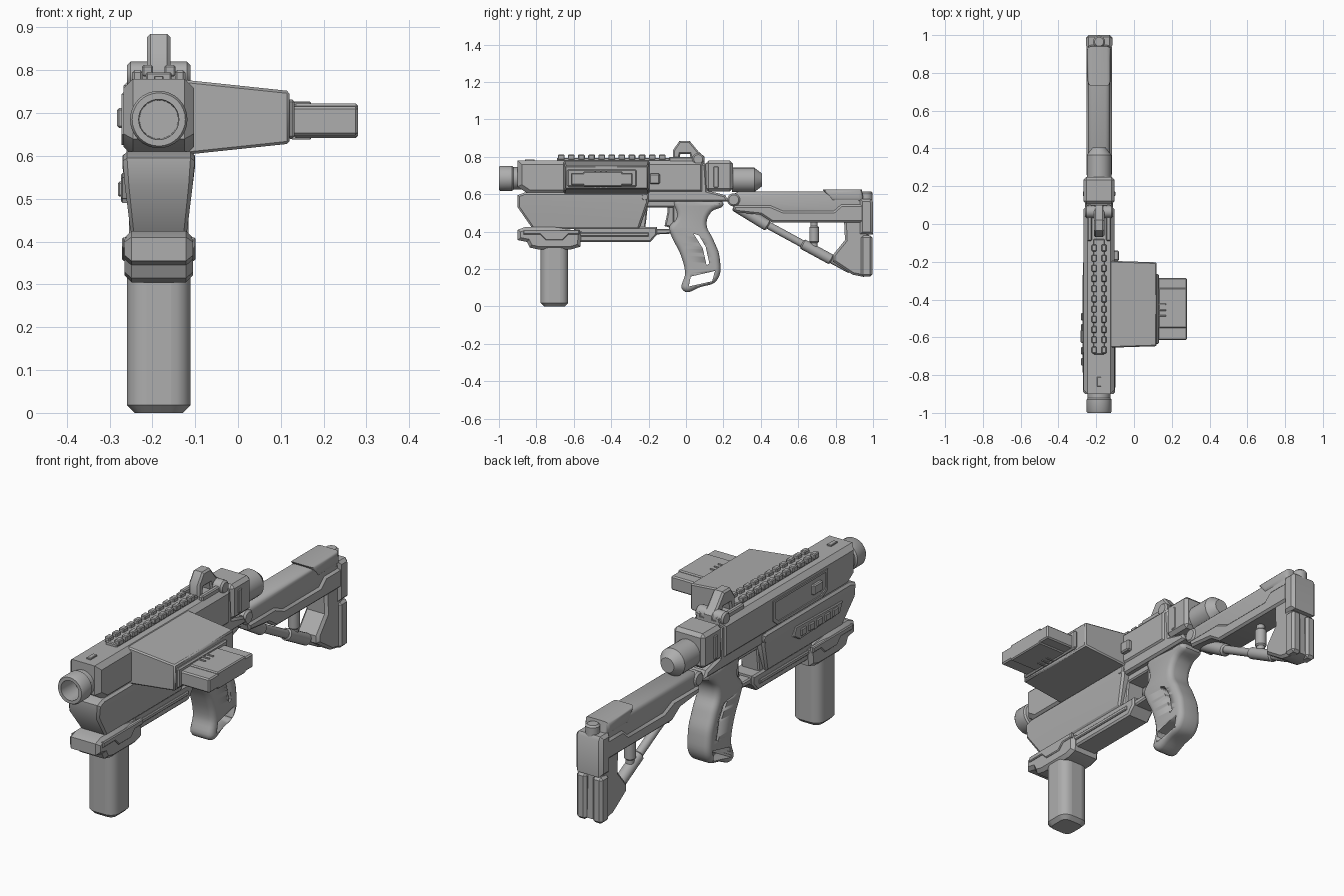
import bpy, bmesh, math
from mathutils import Matrix, Vector

CX = -0.185  # centre plane of the body
grey = bpy.data.materials.new("mid grey")
grey.diffuse_color = (0.42, 0.42, 0.42, 1)
SIDE = Matrix(((0, 0, 1, 0), (1, 0, 0, 0), (0, 1, 0, 0), (0, 0, 0, 1)))


def add(name, me, angle=35):
    bm = bmesh.new()
    bm.from_mesh(me)
    bmesh.ops.remove_doubles(bm, verts=bm.verts, dist=0.0002)
    bmesh.ops.recalc_face_normals(bm, faces=bm.faces)
    bm.to_mesh(me)
    bm.free()
    me.materials.clear()
    me.materials.append(grey)
    ob = bpy.data.objects.new(name, me)
    bpy.context.collection.objects.link(ob)
    bpy.ops.object.select_all(action='DESELECT')
    ob.select_set(True)
    bpy.context.view_layer.objects.active = ob
    bpy.ops.object.shade_smooth_by_angle(angle=math.radians(angle))
    return ob


def plate(name, loops, width, x=CX, bevel=0.008, smooth=False, res=0):
    """Side outline (y, z), with optional hole loops, extruded across x."""
    cu = bpy.data.curves.new(name, 'CURVE')
    cu.dimensions, cu.fill_mode = '2D', 'BOTH'
    cu.extrude, cu.bevel_depth = width / 2 - bevel, bevel
    cu.offset, cu.bevel_resolution = -bevel, res
    for pts in loops:
        if smooth:
            s = cu.splines.new('BEZIER')
            s.bezier_points.add(len(pts) - 1)
            for b, p in zip(s.bezier_points, pts):
                b.co = (*p, 0)
                b.handle_left_type = b.handle_right_type = 'AUTO'
            s.resolution_u = 6
        else:
            s = cu.splines.new('POLY')
            s.points.add(len(pts) - 1)
            for b, p in zip(s.points, pts):
                b.co = (*p, 0, 1)
        s.use_cyclic_u = True
    tmp = bpy.data.objects.new(name + " curve", cu)
    bpy.context.collection.objects.link(tmp)
    me = bpy.data.meshes.new_from_object(tmp.evaluated_get(bpy.context.evaluated_depsgraph_get()))
    bpy.data.objects.remove(tmp)
    me.transform(Matrix.Translation((x, 0, 0)) @ SIDE)
    return add(name, me)


def box(name, x, y, z, bevel=0.006, seg=1, taper=None):
    """Box from (min, max) ranges; taper scales y and z at the far x end."""
    bm = bmesh.new()
    bmesh.ops.create_cube(bm, size=1)
    mid = Vector([sum(r) / 2 for r in (x, y, z)])
    for v in bm.verts:
        k = taper if taper and v.co.x > 0 else (1, 1)
        v.co = mid + Vector((v.co.x * (x[1] - x[0]), v.co.y * (y[1] - y[0]) * k[0],
                             v.co.z * (z[1] - z[0]) * k[1]))
    if bevel:
        bmesh.ops.bevel(bm, geom=bm.edges[:], offset=bevel, segments=seg, profile=0.5, affect='EDGES')
    me = bpy.data.meshes.new(name)
    bm.to_mesh(me)
    bm.free()
    return add(name, me)


def lathe(name, prof, start, direction, n=28):
    """Profile of (distance, radius) turned around an axis."""
    bm = bmesh.new()
    rot = Vector((0, 0, 1)).rotation_difference(Vector(direction)).to_matrix()
    rings = [[bm.verts.new(Vector(start) + rot @ Vector(
        (r * math.cos(2 * math.pi * i / n), r * math.sin(2 * math.pi * i / n), d)))
        for i in range(n)] for d, r in prof]
    for a, b in zip(rings, rings[1:]):
        for i in range(n):
            bm.faces.new((a[i], a[(i + 1) % n], b[(i + 1) % n], b[i]))
    bm.faces.new(rings[0])
    bm.faces.new(rings[-1])
    me = bpy.data.meshes.new(name)
    bm.to_mesh(me)
    bm.free()
    return add(name, me)


def rod(name, a, b, r, n=16):
    d = (Vector(b) - Vector(a)).length
    e = r * 0.25
    return lathe(name, [(0, r - e), (e, r), (d - e, r), (d, r - e)], a, Vector(b) - Vector(a), n)


def mid(w):
    return (CX - w / 2, CX + w / 2)


# Muzzle with open bore
lathe("muzzle", [(0.1, 0.045), (0.0, 0.047), (0.0, 0.062), (0.008, 0.067), (0.07, 0.067),
                 (0.078, 0.06), (0.2, 0.06)], (CX, -1, 0.685), (0, 1, 0), 32)

# Upper receiver with chamfered shoulders, nose cut back at the bottom
upper = plate("upper_receiver", [[(-0.9, 0.78), (-0.9, 0.64), (-0.84, 0.6), (0.1, 0.6), (0.1, 0.78)]],
              0.165, bevel=0.022)
plate("rear_receiver", [[(-0.22, 0.765), (0.105, 0.765), (0.115, 0.62), (0.21, 0.595), (0.23, 0.56),
                         (-0.2, 0.56), (-0.24, 0.6)]], 0.15, bevel=0.01)
box("rear_block", mid(0.165), (0.105, 0.25), (0.615, 0.78), 0.016)
box("rear_block_band", mid(0.172), (0.14, 0.18), (0.63, 0.755), 0.01)
lathe("recoil_tube", [(0, 0.065), (0.12, 0.065), (0.16, 0.035)], (CX, 0.245, 0.677), (0, 1, 0))

# Lower handguard, narrower toward the bottom
lower = plate("lower_handguard", [[(-0.9, 0.595), (-0.9, 0.53), (-0.82, 0.415), (-0.25, 0.415),
                                   (-0.2, 0.56), (-0.2, 0.61), (-0.86, 0.61)]], 0.168, bevel=0.01)
for v in lower.data.vertices:
    v.co.x = CX + (v.co.x - CX) * (0.78 + 0.22 * min(1, max(0, (v.co.z - 0.42) / 0.15)))
plate("underside_bar", [[(-0.6, 0.345), (-0.19, 0.345), (-0.155, 0.385), (-0.155, 0.425), (-0.6, 0.425)]], 0.12)
plate("underside_rail", [[(-0.6, 0.375), (-0.2, 0.375), (-0.2, 0.395), (-0.6, 0.395)]], 0.135, bevel=0.004)

# Foregrip and its clamp
plate("foregrip_clamp", [[(-0.9, 0.41), (-0.9, 0.355), (-0.85, 0.345), (-0.835, 0.315), (-0.79, 0.305),
                          (-0.615, 0.305), (-0.565, 0.32), (-0.56, 0.4), (-0.7, 0.425), (-0.86, 0.425)]],
      0.16, bevel=0.016)
for s in (-1, 1):
    plate("clamp_lip", [[(-0.87, 0.41), (-0.87, 0.385), (-0.78, 0.385), (-0.75, 0.355), (-0.66, 0.355),
                         (-0.63, 0.385), (-0.57, 0.385), (-0.57, 0.41)]], 0.02, CX + s * 0.076, 0.004)
grip = box("foregrip", mid(0.148), (-0.777, -0.63), (0.0, 0.33), 0)
bm = bmesh.new()
bm.from_mesh(grip.data)
up = [e for e in bm.edges if abs(e.verts[0].co.z - e.verts[1].co.z) > 0.1]
bmesh.ops.bevel(bm, geom=up, offset=0.045, segments=5, profile=0.5, affect='EDGES')
low = [e for e in bm.edges if all(v.co.z < 0.01 for v in e.verts)]
bmesh.ops.bevel(bm, geom=low, offset=0.018, segments=1, affect='EDGES')
bm.to_mesh(grip.data)
bm.free()

# Trigger guard and trigger
plate("trigger_guard", [[(-0.26, 0.57), (-0.25, 0.4), (-0.2, 0.383), (-0.07, 0.39), (-0.04, 0.42), (-0.04, 0.57)],
                        [(-0.205, 0.53), (-0.218, 0.415), (-0.08, 0.415), (-0.07, 0.435), (-0.07, 0.53)]],
      0.095, bevel=0.006)
plate("trigger", [[(-0.1, 0.56), (-0.1, 0.5), (-0.115, 0.43), (-0.08, 0.42), (-0.04, 0.45), (-0.03, 0.56)]],
      0.045, bevel=0.008)

# Rear grip with a slot and an open heel
rear = plate("rear_grip", [[(-0.06, 0.57), (0.1, 0.57), (0.2, 0.55), (0.135, 0.505), (0.11, 0.44),
                            (0.145, 0.36), (0.18, 0.26), (0.165, 0.14), (0.08, 0.105), (-0.015, 0.085),
                            (-0.005, 0.18), (-0.03, 0.28), (-0.075, 0.37), (-0.09, 0.42), (-0.05, 0.48)]],
             0.125, bevel=0.028, smooth=True, res=3)
for pts in ([(0.04, 0.39), (0.07, 0.38), (0.105, 0.32), (0.125, 0.23), (0.11, 0.22), (0.09, 0.31)],
            [(0.025, 0.16), (0.155, 0.19), (0.14, 0.135), (0.015, 0.107)]):
    cut = plate("grip_cutter", [pts], 0.3, bevel=0)
    mod = rear.modifiers.new("opening", 'BOOLEAN')
    mod.object, mod.operation, mod.solver = cut, 'DIFFERENCE', 'EXACT'
    bpy.context.view_layer.objects.active = rear
    bpy.ops.object.modifier_apply(modifier=mod.name)
    bpy.data.objects.remove(cut)

# Side magazine housing and magazine on the right
box("magazine_housing", (-0.13, 0.12), (-0.655, -0.195), (0.602, 0.778), 0.006, 1, (0.965, 0.7))
box("housing_collar", (0.115, 0.132), (-0.635, -0.265), (0.64, 0.732), 0.006)
box("magazine", (0.1, 0.28), (-0.615, -0.285), (0.648, 0.715), 0.006)
box("magazine_spine", (0.13, 0.28), (-0.55, -0.34), (0.642, 0.722), 0.005)
for i in range(3):
    box("magazine_rib", (0.125, 0.17), (-0.49 + i * 0.03, -0.482 + i * 0.03), (0.638, 0.727), 0.002)
box("magazine_catch", (-0.11, -0.08), (-0.195, -0.14), (0.655, 0.71), 0.006)

# Top rail and teeth
box("top_rail", mid(0.06), (-0.69, -0.08), (0.77, 0.795), 0.004)
for i in range(11):
    y = -0.685 + i * 0.054
    for s in (-1, 1):
        x = CX + s * 0.026
        box("rail_tooth", (x - 0.013, x + 0.013), (y, y + 0.036), (0.785, 0.812), 0.004)
box("front_top_stud", mid(0.022), (-0.86, -0.81), (0.775, 0.787), 0.002)

# Sight with hinge
plate("sight", [[(-0.07, 0.77), (-0.07, 0.835), (-0.035, 0.885), (0.02, 0.885), (0.065, 0.83),
                 (0.1, 0.8), (0.1, 0.77), (0.03, 0.77), (0.02, 0.815), (-0.03, 0.815), (-0.04, 0.77)]],
      0.055, bevel=0.008)
rod("sight_hinge", (CX - 0.074, 0.065, 0.788), (CX + 0.074, 0.065, 0.788), 0.032, 20)
for s in (-1, 1):
    box("sight_base", (CX + s * 0.05 - 0.012, CX + s * 0.05 + 0.012), (-0.09, 0.1), (0.755, 0.8), 0.005)

# Left side details
LX = CX - 0.0825
plate("left_panel", [[(-0.68, 0.745), (-0.68, 0.65), (-0.64, 0.625), (-0.3, 0.625), (-0.27, 0.65), (-0.27, 0.745)],
                     [(-0.665, 0.735), (-0.665, 0.66), (-0.63, 0.638), (-0.31, 0.638), (-0.285, 0.66),
                      (-0.285, 0.735)]], 0.01, LX, 0)
box("left_button", (LX - 0.015, LX + 0.01), (-0.63, -0.56), (0.665, 0.712), 0.005)
plate("left_strip", [[(-0.79, 0.55), (-0.77, 0.5), (-0.47, 0.49), (-0.42, 0.52), (-0.44, 0.56)]], 0.02, LX + 0.004, 0.004)
for i in range(5):
    y = -0.75 + i * 0.06
    box("left_strip_block", (LX - 0.013, LX + 0.005), (y, y + 0.04), (0.505, 0.54), 0.004)
for s in (-1, 1):
    rod("receiver_pin", (CX + s * 0.07, -0.22, 0.585), (CX + s * 0.085, -0.22, 0.585), 0.02)

# Stock beam, raised lower shell, cheek piece
plate("stock_beam", [[(0.235, 0.59), (0.28, 0.615), (0.94, 0.615), (0.95, 0.48), (0.84, 0.46), (0.47, 0.46),
                      (0.4, 0.5), (0.27, 0.51)]], 0.115, bevel=0.025, res=2)
plate("stock_shell", [[(0.25, 0.54), (0.45, 0.54), (0.52, 0.51), (0.79, 0.51), (0.83, 0.545), (0.95, 0.545),
                       (0.95, 0.45), (0.46, 0.45), (0.4, 0.49), (0.26, 0.505)]], 0.135, bevel=0.01)
plate("cheek_piece", [[(0.73, 0.626), (0.94, 0.626), (0.95, 0.56), (0.78, 0.56)]], 0.125, bevel=0.022, res=2)
rod("stock_pivot", (CX - 0.065, 0.255, 0.57), (CX + 0.065, 0.255, 0.57), 0.035, 20)

# Butt frame and pad
plate("butt_frame", [[(0.84, 0.57), (0.97, 0.57), (0.985, 0.17), (0.95, 0.158), (0.89, 0.17), (0.785, 0.24),
                      (0.785, 0.275), (0.85, 0.355)]], 0.115, bevel=0.012)
plate("butt_pad_upper", [[(0.93, 0.575), (0.99, 0.575), (1.0, 0.56), (1.0, 0.385), (0.93, 0.385)]], 0.14, bevel=0.014)
for s in (-1, 1):
    x = CX + s * 0.042
    box("butt_pad_lower", (x - 0.026, x + 0.026), (0.935, 0.997), (0.16, 0.38), 0.012)
rod("butt_top_roll", (CX, 0.965, 0.54), (CX, 0.965, 0.615), 0.032, 20)

# Folding brace
rod("brace_front", (CX, 0.26, 0.54), (CX, 0.44, 0.43), 0.03)
rod("brace_bar", (CX, 0.42, 0.445), (CX, 0.88, 0.195), 0.02)
rod("brace_sleeve", (CX, 0.62, 0.336), (CX, 0.78, 0.249), 0.028)
rod("brace_post", (CX, 0.685, 0.3), (CX, 0.685, 0.47), 0.019)
rod("brace_collar", (CX, 0.685, 0.34), (CX, 0.685, 0.43), 0.026)
